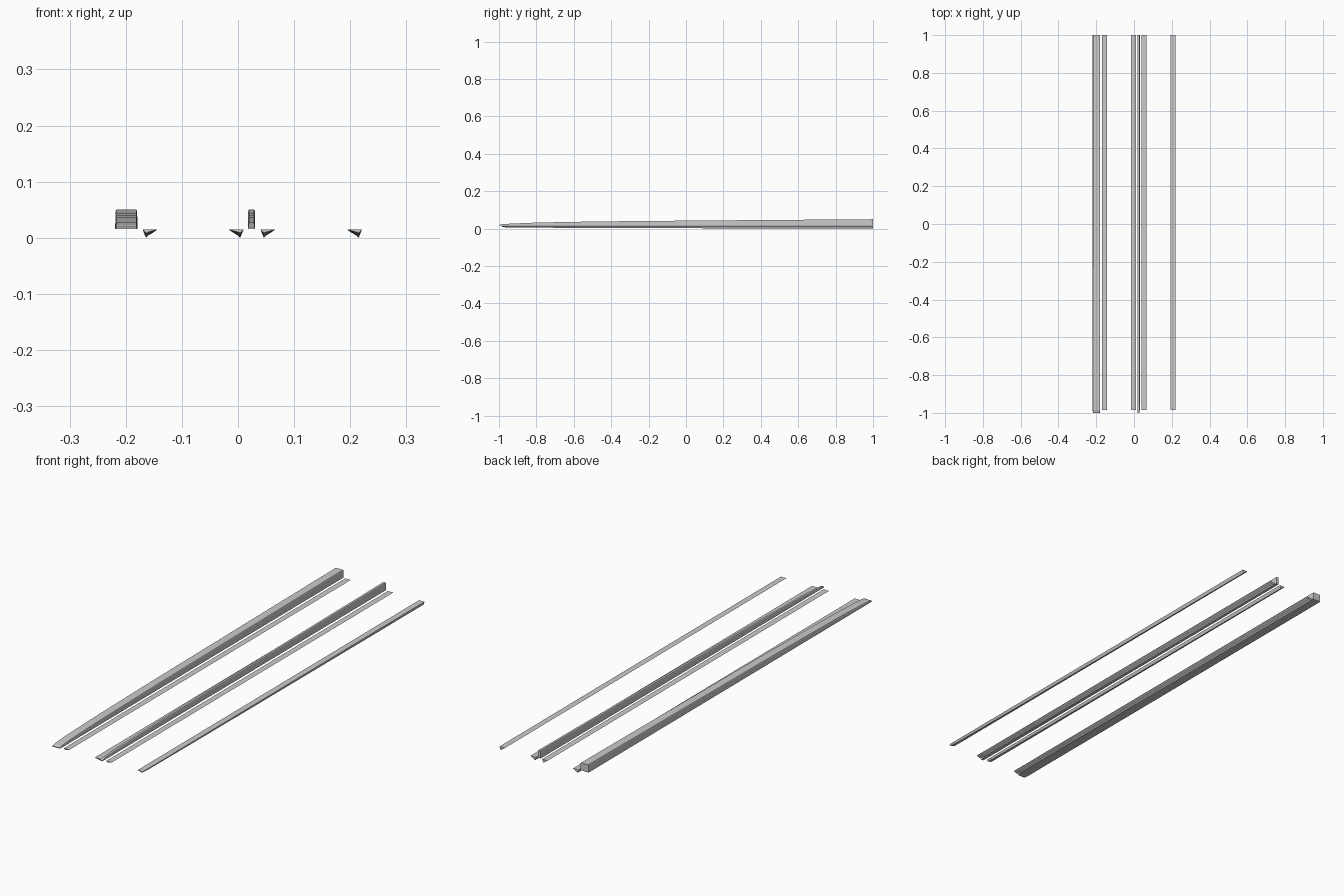
import bpy, bmesh

if "Cube" in bpy.data.objects:
    bpy.data.objects.remove(bpy.data.objects["Cube"])


def loft(name, sections):
    """Skin a list of equal-length closed point rings and cap both ends."""
    bm = bmesh.new()
    rings = [[bm.verts.new(p) for p in ring] for ring in sections]
    n = len(rings[0])
    for a, b in zip(rings, rings[1:]):
        for i in range(n):
            j = (i + 1) % n
            bm.faces.new((a[i], a[j], b[j], b[i]))
    bm.faces.new(rings[0])
    bm.faces.new(rings[-1])
    bmesh.ops.recalc_face_normals(bm, faces=bm.faces)
    me = bpy.data.meshes.new(name)
    bm.to_mesh(me)
    bm.free()
    ob = bpy.data.objects.new(name, me)
    bpy.context.collection.objects.link(ob)
    return ob


BASE = 0.016
# rising top line of the bars: (y, top z)
TOP = [(-1, 0.019), (-0.985, 0.023), (-0.93, 0.027), (-0.8, 0.032),
       (-0.6, 0.036), (-0.3, 0.040), (0.2, 0.044), (0.6, 0.047), (1, 0.050)]


def bar(name, x, half):
    rings = []
    for y, top in TOP:
        w = half * (0.93 if y == -1 else 1)
        c = min(0.0025, (top - BASE) * 0.3)   # small chamfer on the top edges
        prof = [(-w, BASE), (w, BASE), (w * 0.96, top - c), (w * 0.96 - c * 0.6, top),
                (-w * 0.96 + c * 0.6, top), (-w * 0.96, top - c)]
        rings.append([(x + px, y, z) for px, z in prof])
    return loft(name, rings)


# lower strip: flat top, steep inner side, hollow-curved outer side
STRIP = [(0.0, 0), (0.001, -0.003), (0.006, -0.015), (0.010, -0.011),
         (0.017, -0.007), (0.023, -0.003), (0.027, 0)]


def strip(name, x, side):
    rings = []
    for y, depth in [(-0.985, 0.45), (-0.95, 0.6), (-0.6, 0.75), (0, 0.87), (1, 1)]:
        rings.append([(x + side * px, y, 0.015 + pz * depth) for px, pz in STRIP])
    return loft(name, rings)


# Tapered bars
bar("wide_bar", -0.199, 0.020)
bar("narrow_bar", 0.024, 0.0065)

# Mirrored pairs of strips
for name, x, side in [("left_outer_strip", -0.170, 1), ("left_inner_strip", 0.010, -1),
                      ("right_inner_strip", 0.040, 1), ("right_outer_strip", 0.221, -1)]:
    strip(name, x, side)
